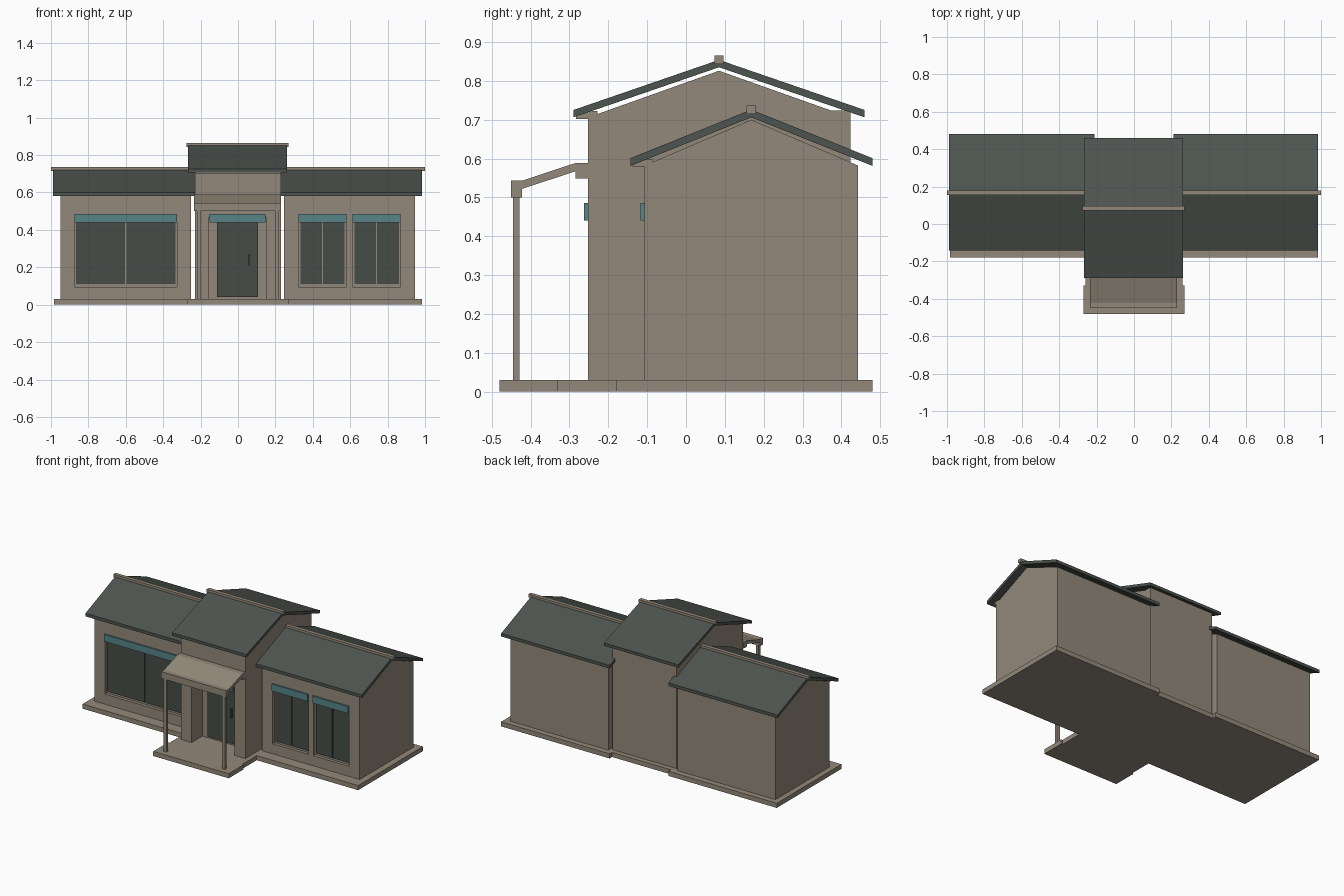
import bpy, bmesh

if "Cube" in bpy.data.objects:
    bpy.data.objects.remove(bpy.data.objects["Cube"])

def mat(name, c):
    m = bpy.data.materials.new(name)
    m.diffuse_color = (*c, 1)
    m.use_nodes = True
    m.node_tree.nodes["Principled BSDF"].inputs["Base Color"].default_value = m.diffuse_color
    return m

STONE = mat("warm_stone", (0.29, 0.25, 0.195))
ROOF = mat("slate_roof", (0.076, 0.089, 0.078))
GLASS = mat("dark_glass", (0.063, 0.073, 0.066))
TEAL = mat("teal_awning", (0.095, 0.23, 0.25))

def prism(name, prof, x0, x1, m):
    """Extrude a (y, z) profile from x0 to x1."""
    bm = bmesh.new()
    f = bm.faces.new([bm.verts.new((x0, y, z)) for y, z in prof])
    r = bmesh.ops.extrude_face_region(bm, geom=[f])
    vs = [v for v in r["geom"] if isinstance(v, bmesh.types.BMVert)]
    bmesh.ops.translate(bm, verts=vs, vec=(x1 - x0, 0, 0))
    bmesh.ops.recalc_face_normals(bm, faces=bm.faces)
    me = bpy.data.meshes.new(name)
    bm.to_mesh(me)
    bm.free()
    me.materials.append(m)
    ob = bpy.data.objects.new(name, me)
    bpy.context.collection.objects.link(ob)
    return ob

def box(name, x0, x1, y0, y1, z0, z1, m=STONE):
    return prism(name, [(y0, z0), (y1, z0), (y1, z1), (y0, z1)], x0, x1, m)

def recess(wall, x0, x1, y, depth, z0, z1):
    """Cut an opening into the front of a wall."""
    c = box("opening_cutter", x0, x1, y - 0.05, y + depth, z0, z1)
    c.hide_render = True
    c.hide_viewport = True
    c.display_type = 'WIRE'
    b = wall.modifiers.new("opening", 'BOOLEAN')
    b.operation = 'DIFFERENCE'
    b.solver = 'EXACT'
    b.object = c

def window(name, wall, x0, x1, y):
    recess(wall, x0, x1, y, 0.02, 0.095, 0.47)
    mid = (x0 + x1) / 2
    for a, b in ((x0 + 0.01, mid - 0.003), (mid + 0.003, x1 - 0.01)):
        box(name + "_glass", a, b, y + 0.012, y + 0.0205, 0.11, 0.46, GLASS)
    box(name + "_awning", x0, x1, y - 0.01, y + 0.001, 0.44, 0.485, TEAL)

def roof(name, x0, x1, cap, yf, yr, yb, ze, zr, t):
    """Two pitched slabs plus a ridge cap."""
    prism(name, [(yf, ze), (yr, zr), (yb, ze), (yb, ze + t), (yr, zr + t), (yf, ze + t)],
          x0, x1, ROOF)
    box(name + "_ridge_cap", cap[0], cap[1], yr - 0.012, yr + 0.012, zr + 0.009, zr + 0.03)

# Plinths
for x0, x1 in ((-0.985, -0.21), (0.21, 0.985)):
    box("wing_plinth", x0, x1, -0.18, 0.48, 0, 0.03)
box("centre_plinth", -0.26, 0.26, -0.33, 0.455, 0, 0.03)
box("porch_plinth", -0.27, 0.27, -0.48, -0.33, 0, 0.03)

# Side wings: walls, gables, roofs
wings = []
for tag, x0, x1, r0, r1, cap in (("left", -0.95, -0.25, -0.99, -0.21, (-1.0, -0.21)),
                                 ("right", 0.245, 0.945, 0.21, 0.985, (0.21, 1.0))):
    wings.append(box(tag + "_wing_wall", x0, x1, -0.107, 0.443, 0.03, 0.582))
    prism(tag + "_wing_gable", [(-0.107, 0.582), (0.443, 0.582), (0.168, 0.7)], x0, x1, STONE)
    box(tag + "_wing_soffit", x0, x1, -0.138, -0.085, 0.58, 0.598)
    roof(tag + "_wing_roof", r0, r1, cap, -0.143, 0.168, 0.48, 0.581, 0.706, 0.02)

# Windows with awnings
window("left_window", wings[0], -0.875, -0.325, -0.107)
window("right_window_a", wings[1], 0.323, 0.58, -0.107)
window("right_window_b", wings[1], 0.613, 0.87, -0.107)

# Taller centre block
centre = box("centre_wall", -0.23, 0.23, -0.252, 0.423, 0.03, 0.706)
prism("centre_gable", [(-0.252, 0.706), (0.423, 0.706), (0.085, 0.826)], -0.23, 0.23, STONE)
box("centre_soffit_front", -0.23, 0.23, -0.283, -0.228, 0.702, 0.722)
box("centre_soffit_back", -0.23, 0.23, 0.365, 0.423, 0.702, 0.724)
roof("centre_roof", -0.267, 0.263, (-0.275, 0.27), -0.29, 0.085, 0.46, 0.706, 0.835, 0.019)

# Door in its recess
recess(centre, -0.155, 0.15, -0.252, 0.11, 0.02, 0.47)
box("door", -0.113, 0.107, -0.151, -0.1415, 0.042, 0.455, GLASS)
box("door_handle", 0.055, 0.065, -0.16, -0.151, 0.21, 0.27, GLASS)
box("door_awning", -0.153, 0.147, -0.262, -0.251, 0.44, 0.485, TEAL)

# Porch canopy and posts
prism("porch_canopy", [(-0.45, 0.5), (-0.422, 0.5), (-0.422, 0.522), (-0.285, 0.567),
                       (-0.285, 0.549), (-0.252, 0.549), (-0.252, 0.588), (-0.286, 0.588),
                       (-0.422, 0.543), (-0.45, 0.543)], -0.235, 0.23, STONE)
for x in (-0.21, 0.208):
    box("porch_post", x - 0.01, x + 0.01, -0.445, -0.428, 0.03, 0.5)
